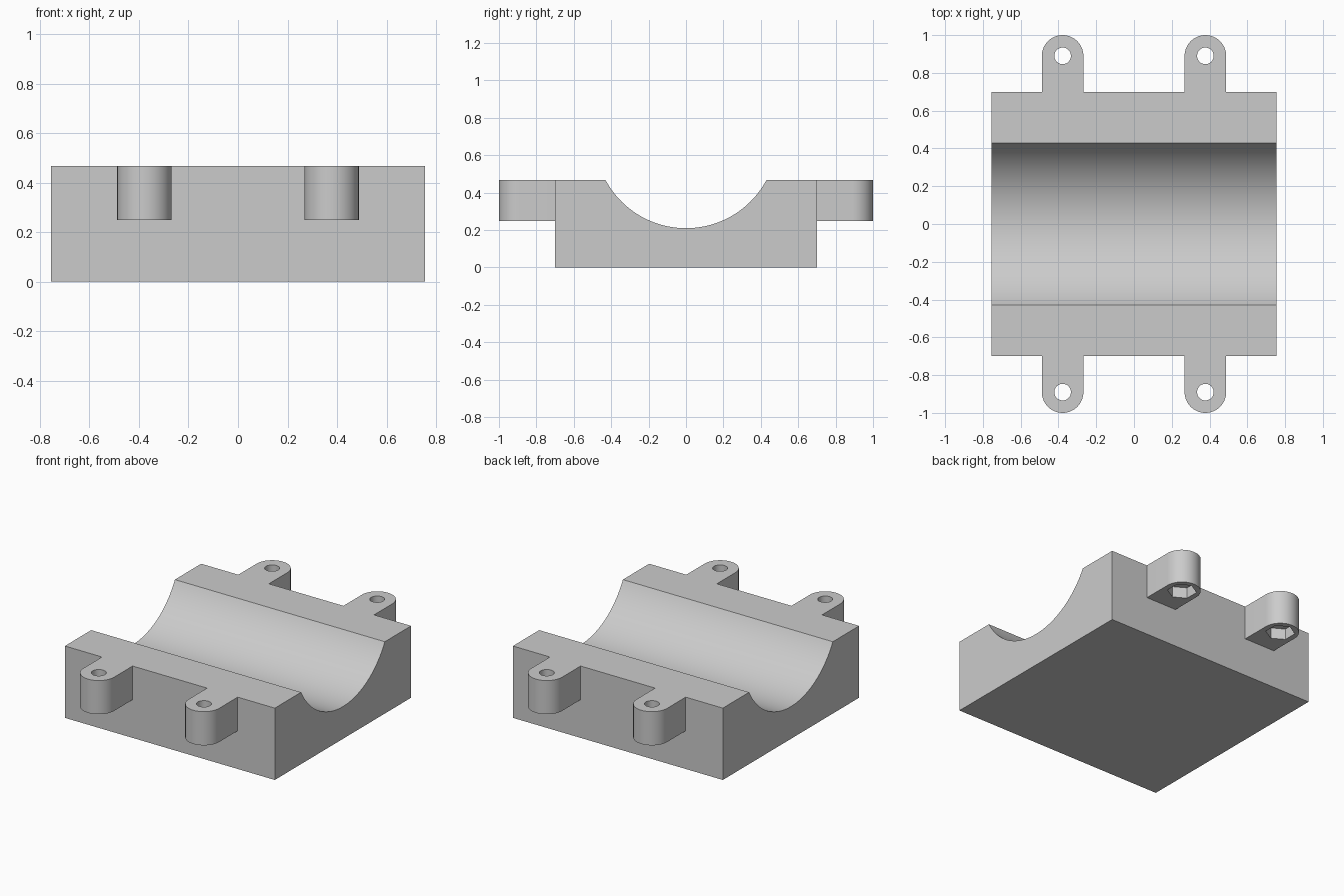
import bpy, math

cube = bpy.data.objects.get("Cube")
if cube:
    bpy.data.objects.remove(cube, do_unlink=True)

LENGTH, HALF_WIDTH, HEIGHT = 1.51, 0.70, 0.467
GROOVE_R, GROOVE_Z = 0.488, 0.698
LUG_X, LUG_Y, LUG_R, LUG_BASE = 0.378, 0.89, 0.11, 0.248
HOLE_R, NUT_R, NUT_DEPTH = 0.044, 0.087, 0.07

grey = bpy.data.materials.new("plain grey")
grey.use_nodes = True
colour = (0.6, 0.6, 0.6, 1)
grey.diffuse_color = colour
grey.node_tree.nodes["Principled BSDF"].inputs["Base Color"].default_value = colour


def prism(name, outline, start, end, place):
    """Extrude a counter-clockwise outline between two levels along its axis."""
    n = len(outline)
    verts = [place(a, b, h) for h in (start, end) for a, b in outline]
    faces = [list(range(n))[::-1], list(range(n, 2 * n))]
    faces += [[i, (i + 1) % n, (i + 1) % n + n, i + n] for i in range(n)]
    mesh = bpy.data.meshes.new(name)
    mesh.from_pydata(verts, [], faces)
    mesh.materials.append(grey)
    obj = bpy.data.objects.new(name, mesh)
    bpy.context.collection.objects.link(obj)
    return obj


def arc(cx, cy, r, start, end, steps):
    angles = [math.radians(start + (end - start) * i / steps) for i in range(steps + 1)]
    return [(cx + r * math.cos(a), cy + r * math.sin(a)) for a in angles]


def combine(target, tool, operation):
    mod = target.modifiers.new(tool.name, "BOOLEAN")
    mod.object, mod.operation, mod.solver = tool, operation, "EXACT"
    bpy.context.view_layer.objects.active = target
    bpy.ops.object.modifier_apply(modifier=mod.name)
    bpy.data.objects.remove(tool, do_unlink=True)


def upright(a, b, h):
    return (a, b, h)


# Block with the round cradle in its top
rim = math.degrees(math.asin((GROOVE_Z - HEIGHT) / GROOVE_R))
profile = [(-HALF_WIDTH, HEIGHT), (-HALF_WIDTH, 0), (HALF_WIDTH, 0), (HALF_WIDTH, HEIGHT)]
profile += arc(0, GROOVE_Z, GROOVE_R, -rim, rim - 180, 64)
block = prism("cradle_block", profile, -LENGTH / 2, LENGTH / 2, lambda a, b, h: (h, a, b))

# Four bolt lugs, each with a through hole and a hexagonal nut pocket below
for x in (-LUG_X, LUG_X):
    for side in (-1, 1):
        y = side * LUG_Y
        turn = 0 if side > 0 else 180
        root = side * (HALF_WIDTH - 0.05)
        outline = arc(x, y, LUG_R, turn, turn + 180, 32)
        outline += [(x - side * LUG_R, root), (x + side * LUG_R, root)]
        combine(block, prism("lug", outline, LUG_BASE, HEIGHT, upright), "UNION")
        hole = arc(x, y, HOLE_R, 0, 360, 32)[:-1]
        combine(block, prism("bolt_hole", hole, 0.1, 0.6, upright), "DIFFERENCE")
        nut = arc(x, y, NUT_R, 30, 390, 6)[:-1]
        combine(block, prism("nut_pocket", nut, 0.1, LUG_BASE + NUT_DEPTH, upright), "DIFFERENCE")

bpy.ops.object.select_all(action="DESELECT")
block.select_set(True)
bpy.context.view_layer.objects.active = block
bpy.ops.object.shade_smooth_by_angle(angle=math.radians(30))
